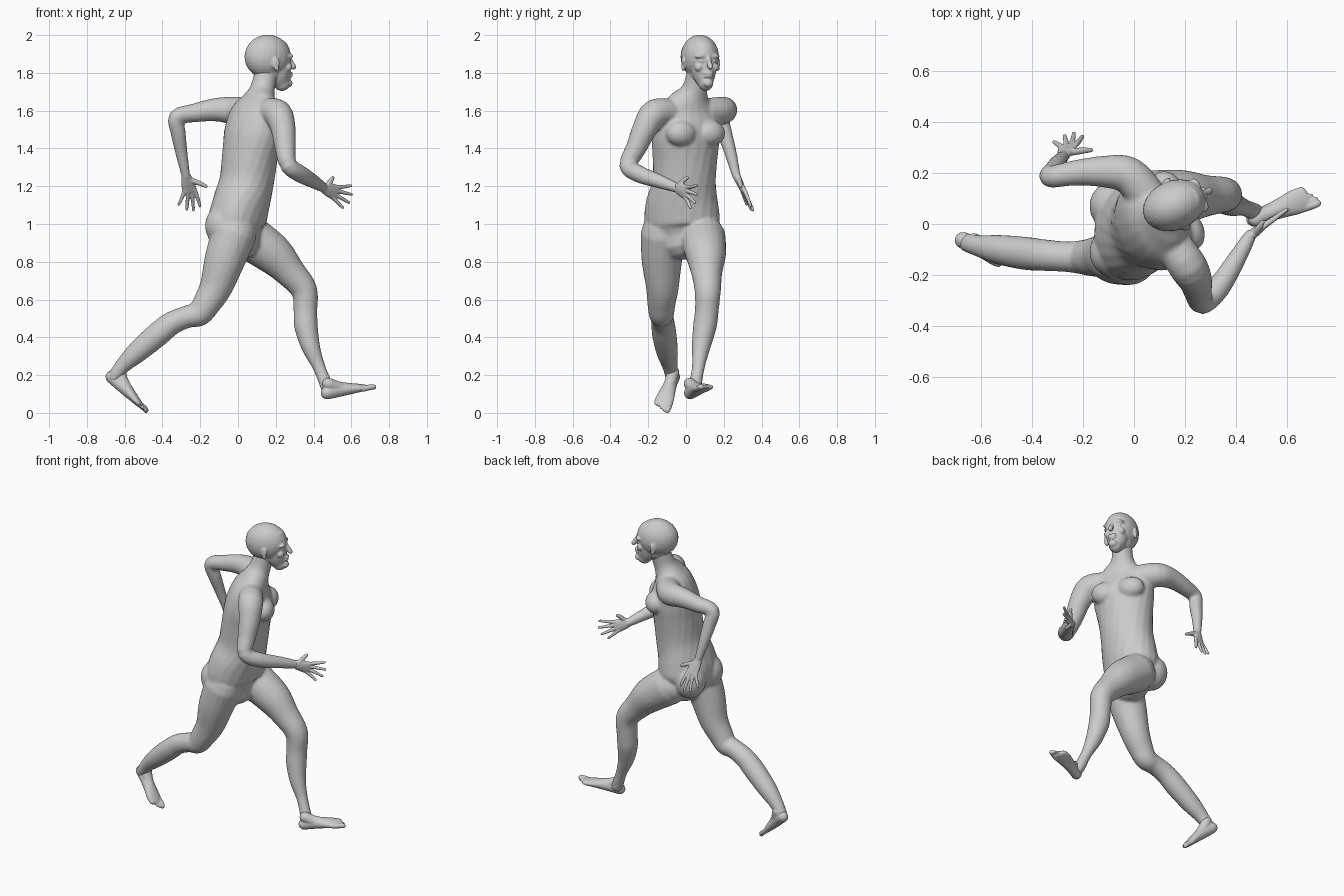
import bpy, bmesh
from math import sin, cos, pi, radians
from mathutils import Vector, Matrix

if "Cube" in bpy.data.objects:
    bpy.data.objects.remove(bpy.data.objects["Cube"])

skin = bpy.data.materials.new("plain grey skin")
skin.use_nodes = True
GREY = (0.6, 0.6, 0.6, 1)
skin.diffuse_color = GREY
skin.node_tree.nodes["Principled BSDF"].inputs["Base Color"].default_value = GREY


def spline(points, steps=4):
    """Pass a smooth curve through rows of any width."""
    rows = []
    last = len(points) - 1
    for i in range(last):
        window = [points[max(0, min(last, i + k))] for k in (-1, 0, 1, 2)]
        for s in range(steps):
            t = s / steps
            rows.append([b + t * ((c - a) + t * ((2*a - 5*b + 4*c - d) + t * (3*b - a - 3*c + d))) / 2
                         for a, b, c, d in zip(*window)])
    return rows + [list(points[-1])]


def tube(bm, stations, side=(0, 1, 0), frame=None, sides=20):
    """Closed round-ended tube. A station is x, y, z, half width, [half depth, yaw]."""
    full = [tuple(s) + ((s[3], 0) if len(s) == 4 else (0,) if len(s) == 5 else ()) for s in stations]
    rows = spline(full)
    centres = [Vector(r[:3]) for r in rows]
    rings = []
    for i, row in enumerate(rows):
        along = (centres[min(i + 1, len(rows) - 1)] - centres[max(i - 1, 0)]).normalized()
        across = Matrix.Rotation(radians(row[5]), 3, 'Z') @ Vector(side)
        across = (across - along * across.dot(along)).normalized()
        entry = (centres[i], along, across, along.cross(across), row[3], row[4])
        caps = (1.4, 1.0, 0.5)
        if i == 0:
            rings += [(entry, -a) for a in caps]
        rings.append((entry, 0))
        if i == len(rows) - 1:
            rings += [(entry, a) for a in reversed(caps)]
    loops = []
    for (c, along, across, depth, w, d), a in rings:
        c = c + along * sin(a) * min(w, d)
        loop = []
        for k in range(sides):
            t = 2 * pi * k / sides
            p = c + cos(a) * (across * cos(t) * w + depth * sin(t) * d)
            loop.append(bm.verts.new(frame @ p if frame else p))
        loops.append(loop)
    for lo, hi in zip(loops, loops[1:]):
        for k in range(sides):
            n = (k + 1) % sides
            bm.faces.new((lo[k], lo[n], hi[n], hi[k]))
    bm.faces.new(reversed(loops[0]))
    bm.faces.new(loops[-1])


def blob(bm, centre, size, frame=Matrix()):
    """Ellipsoid."""
    m = frame @ Matrix.Translation(centre) @ Matrix.Diagonal((*size, 1))
    bmesh.ops.create_uvsphere(bm, u_segments=24, v_segments=16, radius=1, matrix=m)


def axes(origin, forward, up):
    """Frame with x forward, y to the left and z up."""
    f = Vector(forward).normalized()
    s = Vector(up).cross(f).normalized()
    m = Matrix((f, s, f.cross(s))).transposed().to_4x4()
    m.translation = origin
    return m


def finish(bm, name, voxel, smoothing):
    """Fuse the overlapping pieces into one smooth skin."""
    bmesh.ops.recalc_face_normals(bm, faces=bm.faces)
    mesh = bpy.data.meshes.new(name)
    bm.to_mesh(mesh)
    bm.free()
    mesh.materials.append(skin)
    obj = bpy.data.objects.new(name, mesh)
    bpy.context.collection.objects.link(obj)
    fuse = obj.modifiers.new("fuse", 'REMESH')
    fuse.mode = 'VOXEL'
    fuse.voxel_size = voxel
    fuse.use_smooth_shade = True
    relax = obj.modifiers.new("relax", 'SMOOTH')
    relax.factor = 0.5
    relax.iterations = smoothing


# Torso and neck, twisting from hips to shoulders
body = bmesh.new()
tube(body, [
    (.01, -.01, .92, .15, .11, -10), (-.005, -.02, 1, .2, .15, -10),
    (.015, -.02, 1.1, .195, .152, -6), (.045, -.01, 1.22, .17, .145, 8),
    (.062, -.005, 1.35, .175, .145, 18), (.08, 0, 1.48, .19, .145, 26),
    (.09, .01, 1.58, .18, .12, 28), (.11, .025, 1.65, .13, .085, 28),
    (.128, .045, 1.71, .07, .066, 25), (.15, .065, 1.8, .062, .062, 22)])
for y in (-.11, .07):
    blob(body, (-.075, y, .99), (.1, .1, .11))

# Chest muscles
chest = axes((.09, .01, 1.48), (cos(.47), sin(.47), 0), (0, 0, 1))
for s in (-1, 1):
    blob(body, (.09, s * .085, 0), (.065, .085, .07), chest)

# Forward leg
tube(body, [
    (.06, .09, .93, .12), (.185, .105, .84, .108), (.275, .11, .745, .083),
    (.35, .115, .65, .07), (.357, .11, .54, .063), (.36, .1, .46, .063),
    (.385, .08, .35, .05), (.43, .065, .24, .034), (.475, .045, .13, .036)])

# Trailing leg
tube(body, [
    (-.02, -.12, .95, .12), (-.07, -.128, .81, .108), (-.115, -.125, .67, .088),
    (-.165, -.13, .58, .075), (-.205, -.13, .525, .067), (-.265, -.128, .51, .06),
    (-.35, -.122, .475, .062), (-.425, -.115, .415, .065), (-.53, -.1, .325, .058),
    (-.61, -.085, .25, .042), (-.655, -.073, .19, .036)])

# Forward arm
tube(body, [
    (.14, -.06, 1.59, .07), (.21, -.165, 1.585, .076), (.24, -.22, 1.5, .066),
    (.25, -.265, 1.4, .055), (.268, -.308, 1.31, .046), (.33, -.25, 1.265, .046),
    (.4, -.14, 1.225, .037), (.455, -.045, 1.19, .026)], side=(0, 0, 1))

# Trailing arm
tube(body, [
    (.06, .1, 1.59, .075), (-.02, .19, 1.6, .074), (-.12, .205, 1.605, .062),
    (-.23, .2, 1.588, .05), (-.325, .185, 1.565, .043), (-.316, .205, 1.48, .04),
    (-.3, .235, 1.38, .033), (-.275, .268, 1.25, .023)], side=(0, 1, .3))
finish(body, "body", .008, 10)

# Head, in its own turned frame
head = bmesh.new()
look = axes((.15, .07, 0), (cos(.39), sin(.39), 0), (0, 0, 1))
blob(head, (.008, 0, 1.885), (.127, .097, .117), look)
tube(head, [
    (.045, 0, 1.91, .075, .085), (.062, 0, 1.83, .068, .072),
    (.075, 0, 1.78, .057, .062), (.092, 0, 1.745, .04, .045)], frame=look)
blob(head, (.01, 0, 1.81), (.075, .068, .07), look)
# Nose, lips and chin
tube(head, [(.128, 0, 1.885, .01), (.143, 0, 1.855, .012), (.156, 0, 1.832, .015)], frame=look)
for z, f in ((1.797, .136), (1.782, .134)):
    blob(head, (f, 0, z), (.012, .027, .009), look)
blob(head, (.127, 0, 1.745), (.02, .028, .022), look)
# Brows, cheeks, eyes and ears
for s in (-1, 1):
    blob(head, (.114, s * .037, 1.888), (.02, .034, .013), look)
    blob(head, (.104, s * .044, 1.83), (.024, .024, .024), look)
    blob(head, (.117, s * .035, 1.862), (.012, .016, .009), look)
    ear = look @ Matrix.Translation((.012, s * .097, 1.845)) @ Matrix.Rotation(s * .4, 4, 'Z')
    blob(head, (0, 0, .008), (.023, .01, .03), ear)
    blob(head, (.006, 0, -.018), (.014, .009, .018), ear)
finish(head, "head", .005, 4)


def foot(name, frame, inner):
    bm = bmesh.new()
    tube(bm, [(.033, 0, .034, .033, .034), (.09, 0, .036, .034, .037),
              (.15, 0, .031, .041, .032), (.21, 0, .023, .05, .023),
              (.25, 0, .017, .048, .016)], frame=frame)
    # Instep
    tube(bm, [(.05, 0, .08, .033), (.1, 0, .05, .032), (.17, 0, .032, .026)], frame=frame)
    # Toes, from the big toe outward
    for k in range(5):
        y = inner * (.037 - .019 * k)
        r = .0155 if k == 0 else .0115 - .0007 * k
        tip = .302 - .0045 * k * k * .75 - .003 * k
        tube(bm, [(.225, y * .95, .017, r), (tip - .03, y, .018, r),
                  (tip - r, y, .014, r * .9)], frame=frame, sides=12)
    finish(bm, name, .0045, 3)


foot("forward_foot", axes((.447, .015, .065), (.28, .11, .065), (-.15, -.15, 1)), -1)
foot("trailing_foot", axes((-.715, -.055, .185), (.215, -.08, -.18), (.65, 0, .75)), 1)


def hand(name, wrist, knuckles, across, tips, thumb):
    bm = bmesh.new()
    wrist, knuckles, across, thumb = map(Vector, (wrist, knuckles, across, thumb))
    width = across.length / 2
    palm = [(0, .024, .021), (.45, width * .95, .018), (.95, width * 1.1, .013)]
    tube(bm, [(*wrist.lerp(knuckles, t), w, d) for t, w, d in palm], side=across.normalized())
    # Fingers, from the index outward
    for k, tip in enumerate(tips):
        root = knuckles + across * (k / 3 - .5) * .85
        tip = Vector(tip)
        start = root.lerp(wrist, .25)
        bend = root.lerp(tip, .5) + (root - wrist) * .05
        tube(bm, [(*start, .011), (*root, .0115), (*bend, .0095), (*root.lerp(tip, .93), .0075)],
             side=across.normalized(), sides=12)
    # Thumb
    root = wrist.lerp(knuckles, .3) - across * .25
    joint = root.lerp(thumb, .5) - across * .08
    tube(bm, [(*root, .016), (*joint, .0125), (*root.lerp(thumb, .93), .009)],
         side=(knuckles - wrist).cross(across).normalized(), sides=12)
    finish(bm, name, .0035, 2)


hand("forward_hand", (.445, -.055, 1.195), (.52, .005, 1.165), (-.03, -.01, -.07),
     [(.602, .06, 1.203), (.608, .06, 1.155), (.593, .05, 1.11), (.558, .025, 1.083)],
     (.505, .01, 1.248))
hand("trailing_hand", (-.277, .265, 1.26), (-.255, .307, 1.17), (-.07, -.015, 0),
     [(-.2, .345, 1.09), (-.235, .358, 1.067), (-.272, .348, 1.07), (-.315, .322, 1.1)],
     (-.163, .29, 1.197))
